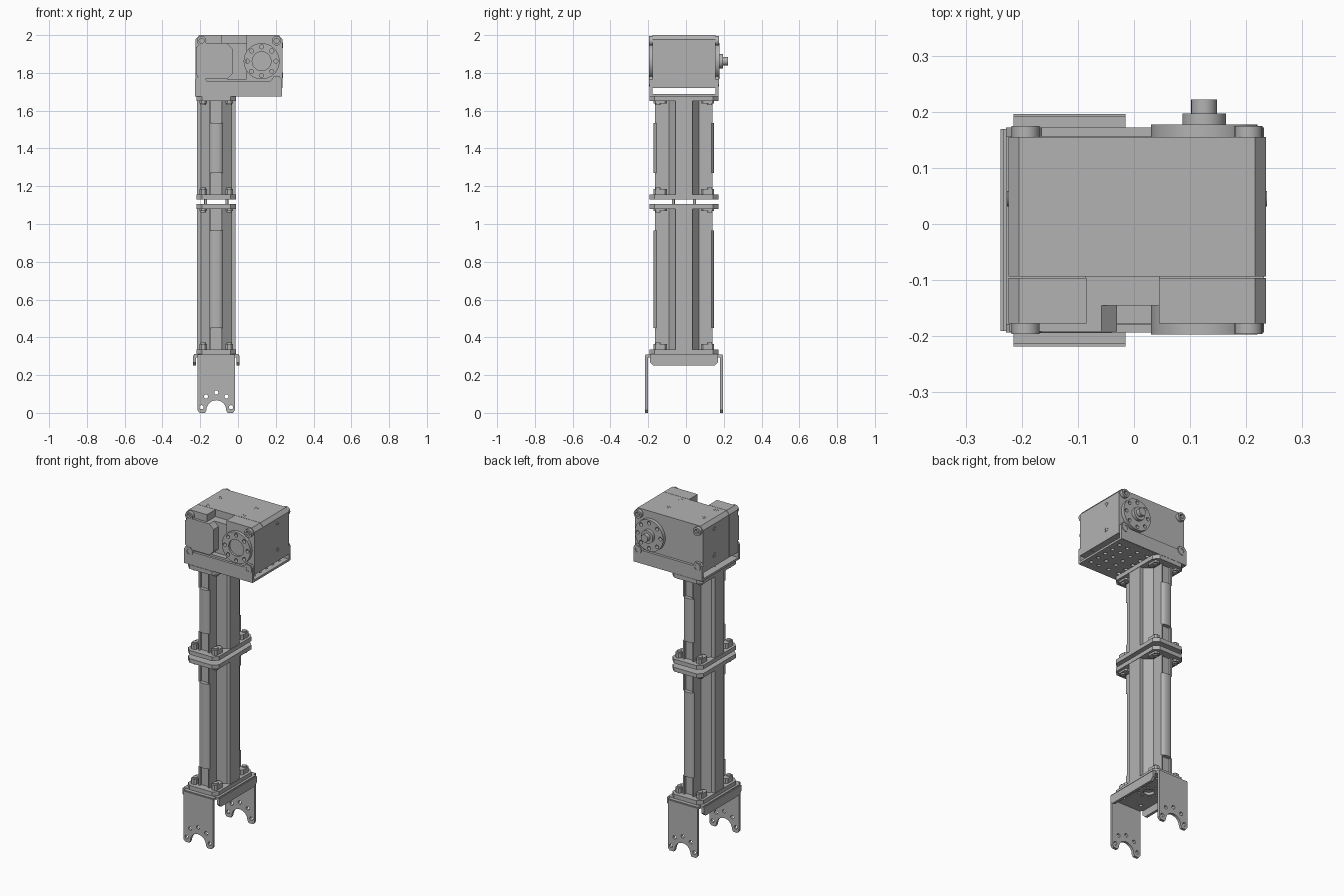
import bpy, bmesh, math
from mathutils import Matrix, Vector

if "Cube" in bpy.data.objects:
    bpy.data.objects.remove(bpy.data.objects["Cube"], do_unlink=True)

grey = bpy.data.materials.new("satin_grey")
grey.use_nodes = True
colour = (0.45, 0.45, 0.45, 1)
grey.diffuse_color = colour
grey.node_tree.nodes["Principled BSDF"].inputs["Base Color"].default_value = colour

# Profile plane for each extrusion direction (columns: profile a, profile b, depth)
X, Y, Z = Vector((1, 0, 0)), Vector((0, 1, 0)), Vector((0, 0, 1))
FRAMES = {"x": (Y, Z, X), "y": (X, Z, -Y), "z": (X, Y, Z)}


def circle(cx, cy, r, n=20):
    return [(cx + r * math.cos(math.tau * i / n), cy + r * math.sin(math.tau * i / n))
            for i in range(n)]


def ring(cx, cy, radius, count, r, n=10):
    return [circle(x, y, r, n) for x, y in circle(cx, cy, radius, count)]


def rect(x0, x1, y0, y1, c=0):
    if c == 0:
        return [(x0, y0), (x1, y0), (x1, y1), (x0, y1)]
    return [(x0 + c, y0), (x1 - c, y0), (x1, y0 + c), (x1, y1 - c),
            (x1 - c, y1), (x0 + c, y1), (x0, y1 - c), (x0, y0 + c)]


def extrude(name, axis, lo, hi, outline, holes=()):
    """Extrude a filled profile with holes along an axis from lo to hi."""
    curve = bpy.data.curves.new(name, "CURVE")
    curve.dimensions, curve.fill_mode = "2D", "BOTH"
    curve.extrude = (hi - lo) / 2
    for loop in [outline, *holes]:
        spline = curve.splines.new("POLY")
        spline.points.add(len(loop) - 1)
        for p, (a, b) in zip(spline.points, loop):
            p.co = (a, b, 0, 1)
        spline.use_cyclic_u = True
    temp = bpy.data.objects.new("temp", curve)
    bpy.context.scene.collection.objects.link(temp)
    mesh = bpy.data.meshes.new_from_object(temp)
    bpy.data.objects.remove(temp, do_unlink=True)
    bpy.data.curves.remove(curve)

    matrix = Matrix(FRAMES[axis]).transposed().to_4x4()
    matrix.translation = {"x": X, "y": Y, "z": Z}[axis] * (lo + hi) / 2
    bm = bmesh.new()
    bm.from_mesh(mesh)
    bmesh.ops.remove_doubles(bm, verts=bm.verts, dist=0.00001)
    bmesh.ops.transform(bm, matrix=matrix, verts=bm.verts)
    bmesh.ops.recalc_face_normals(bm, faces=bm.faces)
    bm.to_mesh(mesh)
    bm.free()
    mesh.name = name
    mesh.materials.clear()
    mesh.materials.append(grey)
    mesh.shade_smooth()
    mesh.set_sharp_from_angle(angle=math.radians(32))
    obj = bpy.data.objects.new(name, mesh)
    bpy.context.scene.collection.objects.link(obj)
    return obj


CX, CY = -0.115, -0.011          # column axis
SIDES = (-1, 1)
CORNERS = [(a, b) for a in SIDES for b in SIDES]


# Column: filleted cross section, with notched front and back ribs at the ends
def cross(notched):
    quarter = [(0.102, 0.045), (0.08, 0.045), (0.035, 0.08)]
    quarter += [(0.035, 0.145), (0.027, 0.155), (0.015, 0.16)]
    if notched:
        quarter[-2:] = [(0.035, 0.152), (0.027, 0.152), (0.027, 0.137)]
    pts = []
    for i, (sx, sy) in enumerate([(1, 1), (-1, 1), (-1, -1), (1, -1)]):
        part = quarter if i % 2 == 0 else quarter[::-1]
        pts += [(CX + sx * x, CY + sy * y) for x, y in part]
    return pts


def plate_holes(z_ring=0.055):
    holes = ring(CX, CY, z_ring, 8, 0.008) + [circle(CX, CY, 0.03)]
    return holes + [circle(CX + a * 0.06, CY + b * 0.14, 0.01, 12) for a, b in CORNERS]


def column(name, z0, z1):
    n = 0.115
    extrude(name + "_tube", "z", z0 + n, z1 - n, cross(False))
    extrude(name + "_tube_lower_end", "z", z0, z0 + n, cross(True))
    extrude(name + "_tube_upper_end", "z", z1 - n, z1, cross(True))
    for end, lo, inward in (("lower", z0 - 0.025, 1), ("upper", z1, -1)):
        extrude(f"{name}_{end}_plate", "z", lo, lo + 0.025,
                rect(CX - 0.104, CX + 0.104, CY - 0.183, CY + 0.183, 0.028))
        # Corner clamps and their screws
        base = z0 if inward == 1 else z1
        tall = 0.03 if inward == 1 else 0.012
        for a, b in CORNERS:
            x, y = CX + a * 0.069, CY + b * 0.125
            za, zb = sorted((base, base + inward * tall))
            extrude(f"{name}_{end}_clamp", "z", za, zb,
                    rect(x - 0.019, x + 0.019, y - 0.035, y + 0.035, 0.01))
            za, zb = sorted((base, base + inward * (tall + 0.008)))
            extrude(f"{name}_{end}_screw", "z", za, zb, circle(x, y + b * 0.012, 0.014, 12))


column("lower_column", 0.335, 1.08)
column("upper_column", 1.155, 1.65)
for a, b in CORNERS:
    x, y = CX + a * 0.056, CY + b * 0.056
    extrude("joint_pin", "z", 1.1, 1.135, circle(x, y, 0.008, 12))

# Lower fork bracket: base, two short side flanges, two slotted arms
extrude("fork_base", "z", 0.294, 0.311,
        rect(CX - 0.118, CX + 0.118, CY - 0.18, CY + 0.18), plate_holes())
extrude("fork_neck", "z", 0.294, 0.309, rect(CX - 0.1, CX + 0.1, CY - 0.203, CY - 0.179))
extrude("fork_neck", "z", 0.294, 0.309, rect(CX - 0.1, CX + 0.1, CY + 0.179, CY + 0.203))
for s in SIDES:
    x = CX + s * 0.115
    extrude("fork_side_flange", "x", x - 0.008, x + 0.008,
            [(CY - 0.18, 0.304), (CY - 0.18, 0.268), (CY - 0.162, 0.25),
             (CY + 0.162, 0.25), (CY + 0.18, 0.268), (CY + 0.18, 0.304)])
    notch = [(CX + 0.052 * math.cos(t), 0.015 + 0.052 * math.sin(t))
             for t in [math.pi * i / 14 for i in range(15)]]
    arm = [(CX + 0.1, 0.304), (CX + 0.1, 0.015), (CX + 0.088, 0), (CX + 0.06, 0)]
    arm += notch + [(CX - 0.06, 0), (CX - 0.088, 0), (CX - 0.1, 0.015), (CX - 0.1, 0.304)]
    holes = [circle(CX + dx, z, 0.011, 12) for dx, z in
             ((-0.078, 0.03), (0.078, 0.03), (-0.054, 0.087), (0, 0.108), (0.054, 0.087))]
    y = CY + s * 0.199
    extrude("fork_arm", "y", y - 0.008, y + 0.008, arm, holes)

# Motor cradle: perforated base with front and back walls and corner ears
MX = 0.003
base_holes = [circle(CX, CY, 0.035)] + ring(CX, CY, 0.065, 8, 0.01)
base_holes += [circle(x, y, 0.011, 12) for x in (0, 0.07, 0.14, 0.195)
               for y in (-0.13, -0.07, CY, 0.05, 0.11)]
extrude("cradle_base", "z", 1.675, 1.688, rect(-0.228, 0.232, -0.19, 0.168), base_holes)
wall = [(-0.228, 1.676), (0.232, 1.676), (0.232, 1.765), (0.22, 1.782), (0.19, 1.782),
        (0.172, 1.757), (-0.165, 1.757), (-0.182, 1.782), (-0.214, 1.782), (-0.228, 1.765)]
extrude("cradle_front_wall", "y", -0.193, -0.178, wall)
extrude("cradle_back_wall", "y", 0.156, 0.172, wall)

# Motor case: main block, front cap in two halves, recessed middle
section = [(-0.224, 1.72), (0.235, 1.72), (0.235, 1.978), (0.216, 2.0),
           (-0.205, 2.0), (-0.224, 1.978)]
extrude("motor_case", "y", -0.094, 0.155, section)
extrude("front_cap_right", "y", -0.177, -0.096,
        [(-0.224, 1.72), (-0.085, 1.72), (-0.085, 2.0), (-0.205, 2.0), (-0.224, 1.978)])
extrude("front_cap_left", "y", -0.177, -0.096,
        [(0.045, 1.72), (0.235, 1.72), (0.235, 1.978), (0.216, 2.0), (0.045, 2.0)])
extrude("front_cap_middle", "y", -0.145, -0.094, rect(-0.086, 0.046, 1.72, 1.957))
extrude("front_cap_sill", "y", -0.177, -0.14, rect(-0.086, 0.046, 1.72, 1.768))
extrude("gear_cover", "y", -0.192, -0.14,
        [(-0.222, 1.79), (-0.195, 1.768), (-0.058, 1.768), (-0.03, 1.795),
         (-0.03, 1.93), (-0.058, 1.957), (-0.195, 1.957), (-0.222, 1.935)])


# Socket screws on the case
def screw(axis, a, b, lo, hi, r):
    extrude("screw_rim", axis, lo, hi, circle(a, b, r, 20), [circle(a, b, r * 0.6, 6)])


for x in (-0.193, 0.204):
    for z in (1.754, 1.97):
        screw("y", x, z, -0.196, -0.176, 0.025)
        screw("y", x, z, 0.154, 0.175, 0.025)
for x in (-0.154, 0.085):
    for y in (-0.07, 0.05):
        screw("z", x, y, 1.99, 2.001, 0.014)
for x in (-0.224, 0.235):
    for z in (1.787, 1.946):
        screw("x", 0.045, z, x - 0.002, x + 0.002, 0.014)

# Output horns, front and back, with the rear hub and shaft
HX, HZ = 0.125, 1.862
bolts = ring(HX, HZ, 0.076, 8, 0.011, 12)
extrude("front_horn", "y", -0.197, -0.145, circle(HX, HZ, 0.095, 48),
        bolts + [circle(HX, HZ, 0.05, 32)])
extrude("front_horn_centre", "y", -0.185, -0.145, circle(HX, HZ, 0.051, 32))
extrude("back_horn", "y", 0.15, 0.177, circle(HX, HZ, 0.095, 48), bolts)
extrude("back_hub", "y", 0.17, 0.197, circle(HX, HZ, 0.039, 32))
extrude("back_shaft", "y", 0.19, 0.222, circle(HX, HZ, 0.023, 24))
